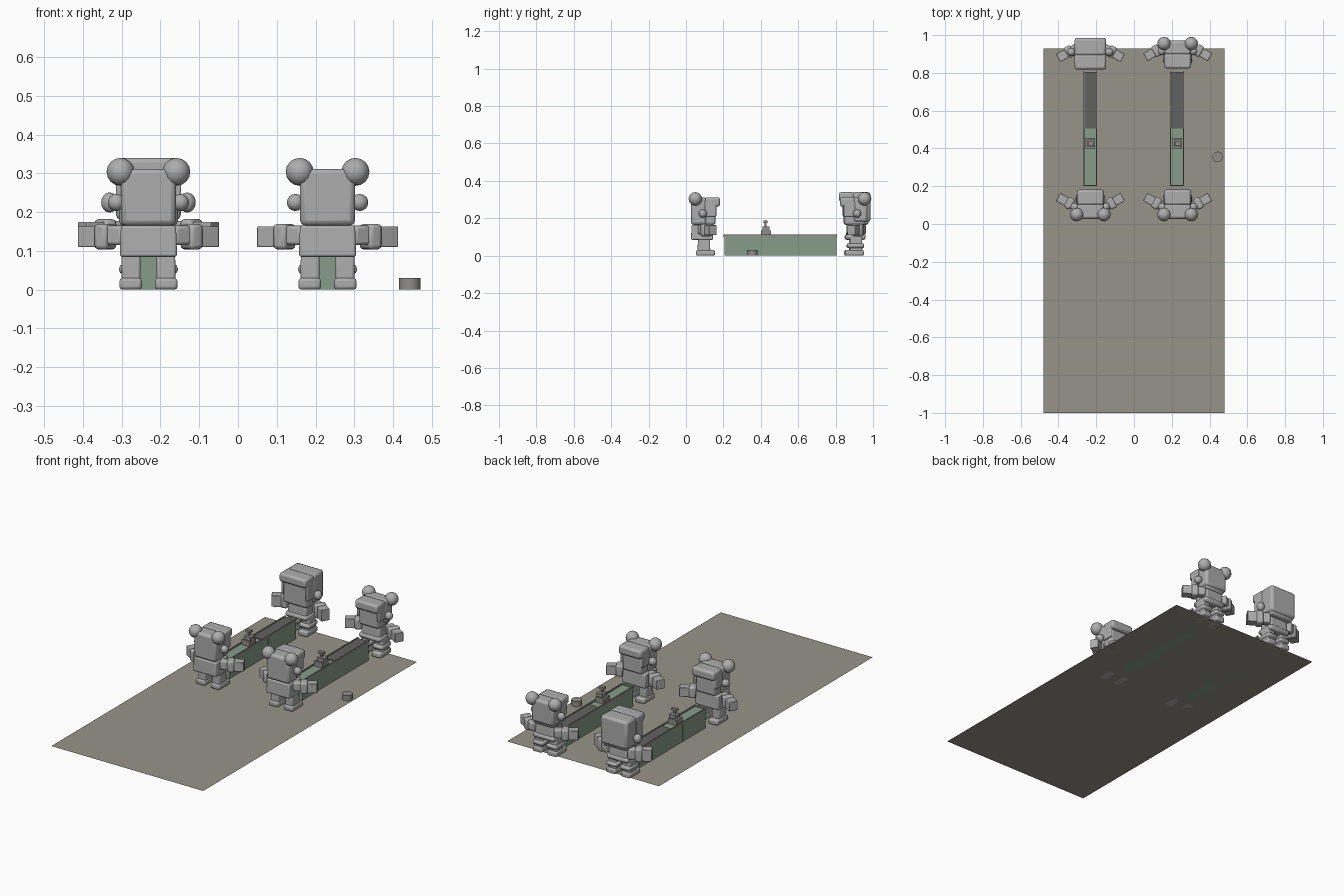
import bpy, bmesh, math
from mathutils import Matrix, Vector

if "Cube" in bpy.data.objects:
    bpy.data.objects.remove(bpy.data.objects["Cube"])


def material(name, rgb):
    m = bpy.data.materials.new(name)
    m.diffuse_color = (*rgb, 1)
    m.use_nodes = True
    m.node_tree.nodes["Principled BSDF"].inputs["Base Color"].default_value = m.diffuse_color
    return m


GREY = material("light grey", (0.42, 0.42, 0.42))
FLOOR = material("warm grey", (0.31, 0.295, 0.25))
GREEN = material("sage green", (0.24, 0.34, 0.255))
BELT = material("belt dark grey", (0.12, 0.12, 0.115))
METAL = material("fitting grey", (0.28, 0.27, 0.25))


def finish(name, bm, mat, frame, bevel=0, smooth=True):
    me = bpy.data.meshes.new(name)
    bm.to_mesh(me)
    bm.free()
    ob = bpy.data.objects.new(name, me)
    bpy.context.collection.objects.link(ob)
    ob.matrix_world = frame
    me.materials.append(mat)
    if bevel:
        mod = ob.modifiers.new("rounding", 'BEVEL')
        mod.width, mod.segments = bevel, 2
    if smooth:
        bpy.ops.object.select_all(action='DESELECT')
        ob.select_set(True)
        bpy.context.view_layer.objects.active = ob
        bpy.ops.object.shade_smooth_by_angle(angle=math.radians(35))
    return ob


def box(name, x, y, z, mat=GREY, frame=Matrix(), bevel=0.0, taper=1.0):
    """Box from (min, max) ranges; taper scales the top face."""
    lo, hi = Vector((x[0], y[0], z[0])), Vector((x[1], y[1], z[1]))
    bm = bmesh.new()
    bmesh.ops.create_cube(bm, size=1)
    for v in bm.verts:
        k = taper if v.co.z > 0 else 1
        v.co = Vector((v.co.x * k, v.co.y * k, v.co.z)) * (hi - lo) + (lo + hi) / 2
    # component-wise product is needed for the scale
    return finish(name, bm, mat, frame, bevel, bevel > 0)


def _scaled_box(name, x, y, z, mat=GREY, frame=Matrix(), bevel=0.0, taper=1.0):
    """Box from (min, max) ranges; taper scales the top face."""
    bm = bmesh.new()
    bmesh.ops.create_cube(bm, size=1)
    for v in bm.verts:
        k = taper if v.co.z > 0 else 1
        v.co = Vector((sum(x) / 2 + v.co.x * k * (x[1] - x[0]),
                       sum(y) / 2 + v.co.y * k * (y[1] - y[0]),
                       sum(z) / 2 + v.co.z * (z[1] - z[0])))
    return finish(name, bm, mat, frame, bevel, bevel > 0)


box = _scaled_box


def cylinder(name, loc, r, h, mat=GREY, frame=Matrix(), sides=20, bevel=0.0):
    bm = bmesh.new()
    bmesh.ops.create_cone(bm, cap_ends=True, segments=sides, radius1=r, radius2=r, depth=h)
    return finish(name, bm, mat, frame @ Matrix.Translation(loc), bevel)


def ball(name, loc, size, frame):
    bm = bmesh.new()
    bmesh.ops.create_uvsphere(bm, u_segments=12, v_segments=8, radius=1)
    bmesh.ops.scale(bm, vec=size, verts=bm.verts)
    return finish(name, bm, GREY, frame @ Matrix.Translation(loc))


def figure(x, y, turn, style):
    """Blocky person facing -y before turning."""
    f = Matrix.Translation((x, y, 0)) @ Matrix.Rotation(turn, 4, 'Z')
    worker = style == "worker"
    big = style == "big hair"
    # torso
    if worker:
        box("coat", (-.074, .074), (-.045, .073), (.085, .165), GREY, f, .006, .96)
    else:
        box("torso", (-.062, .062), (-.045, .05), (.085, .18), GREY, f, .012, .9)
        box("belt_roll", (-.068, .068), (-.052, .056), (.085, .115), GREY, f, .012)
    # head and hair
    w, back, top = (.084, .086, .34) if big else (.071, .073 if worker else .066, .312)
    box("head", (-w + .008, w - .008), (-.058, back - .01), (.165, top - .02), GREY, f, .012)
    base = .165 if worker else .18
    box("back_hair", (-w, w), (-.01, back), (base, top), GREY, f, .014)
    box("fringe", (-w, w), (-.082, .0), (top - .05, top), GREY, f, .012)
    for s in (-1, 1):
        side = sorted((s * (w - .014), s * w))
        box("side_hair", side, (-.062, 0), (.21, top - .02), GREY, f, .004)
        ear_x = w + (.016 if big else .012)
        ball("ear", (s * ear_x, .01, .225), (.022, .022, .026 if big else .022), f)
        if not big:
            ball("hair_bun", (s * .072, .05, .304), (.036, .036, .036), f)
        # arm: sleeve, cuff and hand along a slanted direction
        a = f @ Matrix.Translation((s * .06, .042 if not worker else .02, 0)) \
            @ Matrix.Rotation(-s * math.radians(30), 4, 'Z')
        for name, r0, r1, hw, z0, z1, bv in (
                ("sleeve", 0, .05, .022, .115, .165, .008),
                ("cuff", .04, .078, .031, .104, .17, .01),
                ("hand", .075, .128, .024, .11, .163, .003)):
            z1 += .012 if big else 0
            box(name, sorted((s * r0, s * r1)), (-hw, hw), (z0, z1), GREY, a, bv)
        # leg and shoe
        leg = sorted((s * .02, s * .07))
        shoe = sorted((s * .017, s * .075))
        box("leg", leg, (-.03, .038), (.02, .1), GREY, f, .006, .95)
        box("shoe", shoe, (-.055, .046), (0, .03), GREY, f, .008)
        if not worker:
            box("trouser_roll", sorted((s * .01, s * .076)), (-.042, .048),
                (.04, .066), GREY, f, .011)


# floor sheet
bm = bmesh.new()
bmesh.ops.create_grid(bm, x_segments=1, y_segments=1, size=1)
bmesh.ops.scale(bm, vec=(.48, .965, 1), verts=bm.verts)
finish("floor", bm, FLOOR, Matrix.Translation((0, -.035, 0)), 0, False)

# low round drum beside the counters
cylinder("drum", (.443, .355, .015), .028, .03, METAL)

# checkout counters
for cx in (-.232, .228):
    f = Matrix.Translation((cx, 0, 0))
    box("counter_near", (-.035, .035), (.205, .41), (0, .105), GREEN, f)
    box("counter_middle", (-.034, .034), (.41, .555), (0, .105), GREEN, f)
    box("counter_far", (-.035, .035), (.555, .805), (0, .104), GREEN, f)
    box("conveyor_belt", (-.031, .031), (.505, .803), (.1, .109), BELT, f)
    for s in (-1, 1):
        box("counter_rail", sorted((s * .031, s * .037)), (.2, .808), (.1, .113), METAL, f)
    box("counter_end_strip", (-.037, .037), (.2, .206), (.1, .113), METAL, f)
    # till with post and screen
    box("till_base", (-.026, .026), (.4, .455), (.105, .135), METAL, f)
    box("till_keys", (-.014, .026), (.408, .447), (.135, .156), METAL, f)
    box("till_post", (0, .009), (.421, .43), (.15, .178), METAL, f)
    box("till_screen", (-.012, .02), (.415, .436), (.175, .187), METAL, f)

# people behind and in front of the counters
figure(-.231, .1, math.pi, "worker")
figure(.231, .1, math.pi, "worker")
figure(-.231, .9, 0, "big hair")
figure(.231, .905, 0, "bun hair")
